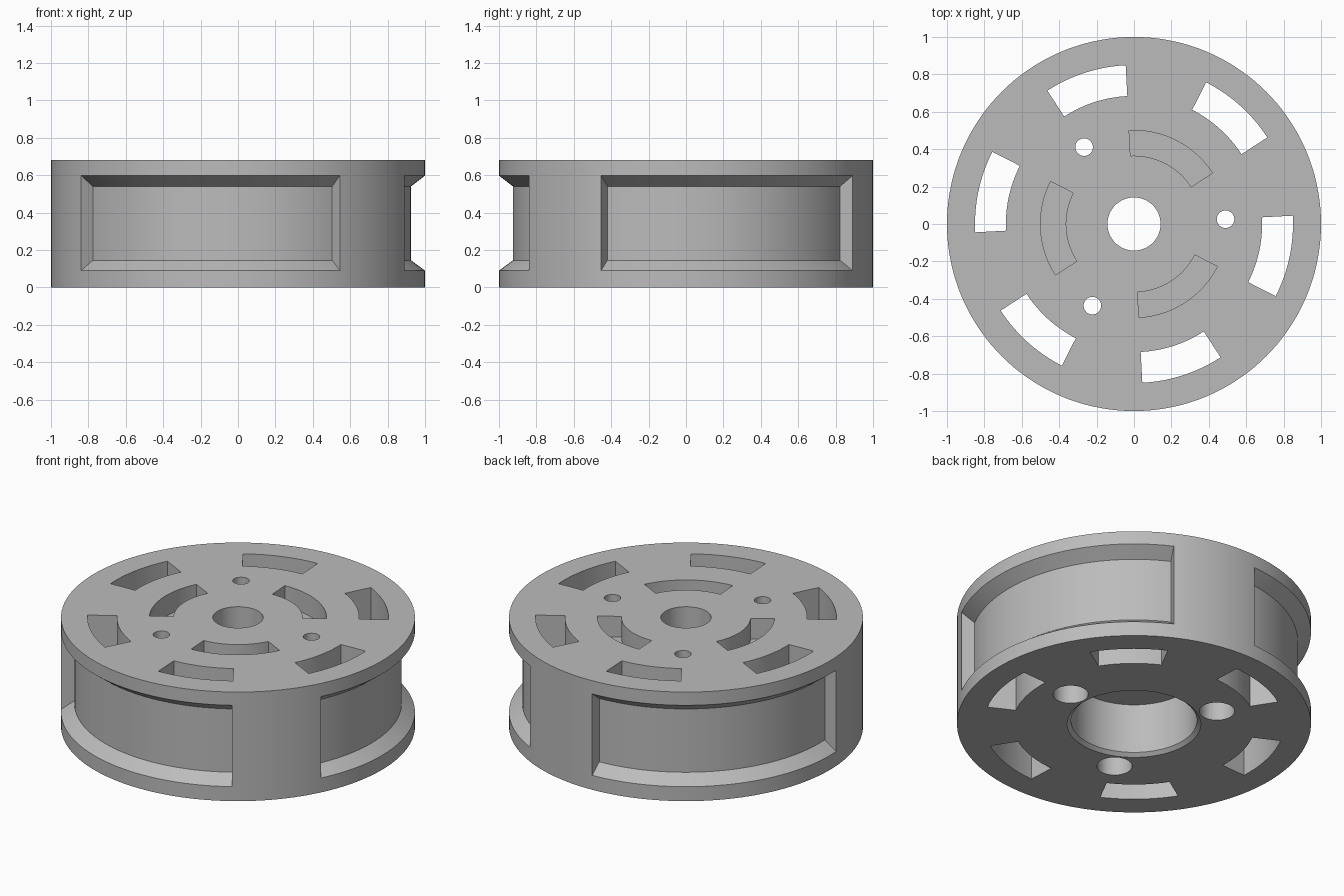
import bpy, bmesh
from math import radians, sin, cos

cube = bpy.data.objects.get("Cube")
if cube:
    bpy.data.objects.remove(cube, do_unlink=True)

HEIGHT = 0.68
BELOW, ABOVE = -0.1, 0.8      # overshoot for through cuts


def sweep(bm, section, start=0, span=360, steps=144, centre=(0, 0)):
    """Turn a closed (radius, z) section around a vertical axis."""
    full = span == 360
    rings = []
    for i in range(steps if full else steps + 1):
        a = radians(start + span * i / steps)
        rings.append([bm.verts.new((centre[0] + r * cos(a), centre[1] + r * sin(a), z))
                      for r, z in section])
    n = len(section)
    for i in range(steps):
        a, b = rings[i], rings[(i + 1) % len(rings)]
        for j in range(n):
            k = (j + 1) % n
            if section[j][0] or section[k][0]:
                bm.faces.new((a[j], a[k], b[k], b[j]))
    if not full:
        bm.faces.new(rings[0])
        bm.faces.new(rings[-1])


def finish(bm, name):
    bmesh.ops.remove_doubles(bm, verts=bm.verts, dist=1e-5)
    bmesh.ops.recalc_face_normals(bm, faces=bm.faces)
    mesh = bpy.data.meshes.new(name)
    bm.to_mesh(mesh)
    bm.free()
    obj = bpy.data.objects.new(name, mesh)
    bpy.context.collection.objects.link(obj)
    return obj


def box(r0, r1, z0, z1):
    return [(r0, z0), (r1, z0), (r1, z1), (r0, z1)]


# Turned hub: narrow top bore, wide chamfered pocket underneath
bm = bmesh.new()
sweep(bm, [(0.142, HEIGHT), (1, HEIGHT), (1, 0), (0.378, 0),
           (0.356, 0.02), (0.356, 0.33), (0.142, 0.33)])
hub = finish(bm, "wheel_hub")

bm = bmesh.new()
# Six through slots near the rim
for i in range(6):
    sweep(bm, box(0.685, 0.85, BELOW, ABOVE), 33 + 60 * i, 30, 16)

for i in range(3):
    turn = 120 * i
    # Sloped recess in the outer wall
    sweep(bm, [(0.925, 0.145), (1.075, 0.035), (1.075, 0.655), (0.925, 0.54)],
          turn - 27, 90, 36)
    # Blind curved slot in the top
    sweep(bm, box(0.365, 0.5, 0.55, ABOVE), turn + 33, 60, 28)
    # Screw hole with a counterbore from below
    a = radians(turn + 3)
    sweep(bm, [(0, BELOW), (0.1, BELOW), (0.1, 0.33), (0.047, 0.33),
               (0.047, ABOVE), (0, ABOVE)],
          steps=32, centre=(0.49 * cos(a), 0.49 * sin(a)))
cutter = finish(bm, "slot_cutter")
cutter.hide_render = True

# Cut all openings at once
mod = hub.modifiers.new("openings", 'BOOLEAN')
mod.operation = 'DIFFERENCE'
mod.solver = 'EXACT'
mod.object = cutter
bpy.ops.object.select_all(action='DESELECT')
bpy.context.view_layer.objects.active = hub
hub.select_set(True)
bpy.ops.object.modifier_apply(modifier=mod.name)
bpy.data.objects.remove(cutter, do_unlink=True)

# Plain grey finish
grey = bpy.data.materials.new("plain grey")
grey.use_nodes = True
colour = (0.5, 0.5, 0.5, 1)
grey.diffuse_color = colour
grey.node_tree.nodes["Principled BSDF"].inputs["Base Color"].default_value = colour
hub.data.materials.clear()
hub.data.materials.append(grey)
bpy.ops.object.shade_smooth_by_angle(angle=radians(25))
